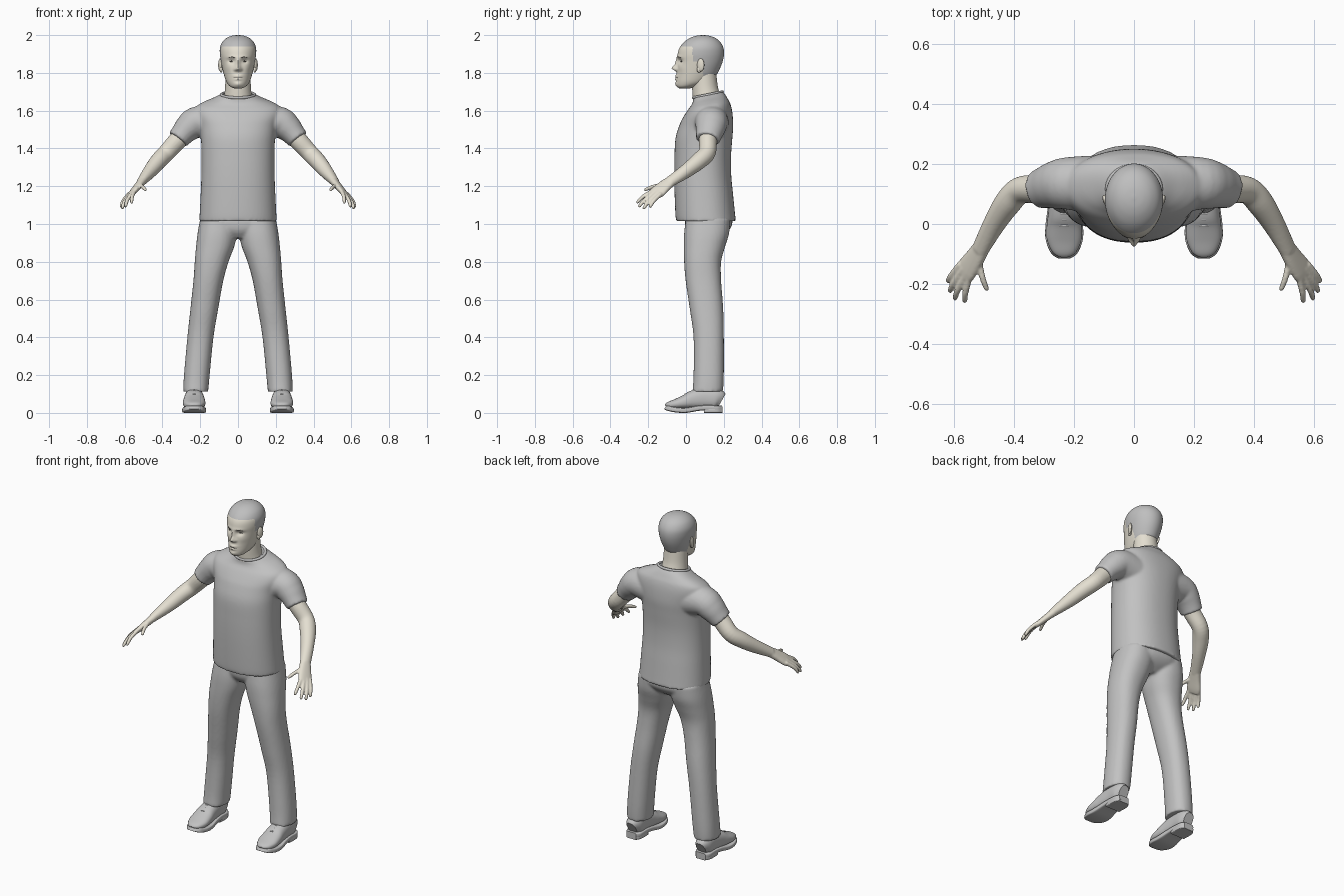
import bpy, bmesh, math
from mathutils import Vector
from mathutils.bvhtree import BVHTree

cube = bpy.data.objects.get("Cube")
if cube:
    bpy.data.objects.remove(cube, do_unlink=True)


def material(name, rgb):
    m = bpy.data.materials.new(name)
    m.use_nodes = True
    m.diffuse_color = (*rgb, 1)
    m.node_tree.nodes["Principled BSDF"].inputs["Base Color"].default_value = (*rgb, 1)
    return m


GREY = material("grey_cloth", (0.54, 0.54, 0.54))
SKIN = material("pale_skin", (0.78, 0.74, 0.64))
HAIR = material("grey_hair", (0.52, 0.52, 0.52))
DARK = material("dark_grey", (0.12, 0.11, 0.10))


def spline(stations, steps):
    """Catmull-Rom through rows of numbers."""
    rows = [Vector(s) for s in stations]
    ext = [rows[0]] + rows + [rows[-1]]
    out = []
    for p0, p1, p2, p3 in zip(ext, ext[1:], ext[2:], ext[3:]):
        for k in range(steps):
            t = k / steps
            out.append(p1 + (p2 - p0) * (t / 2)
                       + (p0 * 2 - p1 * 5 + p2 * 4 - p3) * (t * t / 2)
                       + (p1 * 3 - p0 - p2 * 3 + p3) * (t ** 3 / 2))
    return out + [rows[-1]]


def loft(bm, stations, hint=None, n=2.0, seg=32, steps=5, side=1, warp=None):
    """Skin superellipse rings (x, y, z, a, b); level rings unless a hint axis is given."""
    pts = spline(stations, steps)
    rings = []
    for i, p in enumerate(pts):
        c = Vector(p[:3])
        u, v = Vector((1, 0, 0)), Vector((0, 1, 0))
        if hint:
            t = Vector(pts[min(i + 1, len(pts) - 1)][:3]) - Vector(pts[max(i - 1, 0)][:3])
            t.normalize()
            h = Vector(hint)
            u = (h - t * h.dot(t)).normalized()
            v = t.cross(u)
        ring = []
        for k in range(seg):
            ang = math.tau * k / seg
            ca, sa = math.cos(ang), math.sin(ang)
            q = c + u * (p[3] * math.copysign(abs(ca) ** (2 / n), ca))
            q += v * (p[4] * math.copysign(abs(sa) ** (2 / n), sa))
            if warp:
                q = warp(q)
            q.x *= side
            ring.append(bm.verts.new(q))
        rings.append(ring)
    for r, s in zip(rings, rings[1:]):
        for k in range(seg):
            j = (k + 1) % seg
            bm.faces.new((r[k], r[j], s[j], s[k]))
    bm.faces.new(rings[0])
    bm.faces.new(rings[-1])


def span(z, x0, x1, y0, y1):
    """Level ring from its left, right, front and back limits."""
    return ((x0 + x1) / 2, (y0 + y1) / 2, z, (x1 - x0) / 2, (y1 - y0) / 2)


def finish(name, bm, mats, voxel=0, smooth=0):
    bmesh.ops.recalc_face_normals(bm, faces=bm.faces)
    me = bpy.data.meshes.new(name)
    bm.to_mesh(me)
    bm.free()
    ob = bpy.data.objects.new(name, me)
    bpy.context.collection.objects.link(ob)
    for m in mats:
        me.materials.append(m)
    bpy.ops.object.select_all(action='DESELECT')
    ob.select_set(True)
    bpy.context.view_layer.objects.active = ob
    bpy.ops.object.shade_smooth_by_angle(angle=math.radians(50))
    if voxel:
        r = ob.modifiers.new("Blend", 'REMESH')
        r.mode, r.voxel_size, r.use_smooth_shade = 'VOXEL', voxel, True
        s = ob.modifiers.new("Soften", 'SMOOTH')
        s.factor, s.iterations = 0.5, smooth
    return ob


# Shirt: torso with a neckline that slopes forward, plus short sleeves
def neckline(q):
    t = max(0, min(1, (q.z - 1.55) / 0.12))
    q.z += (q.y - 0.12) * 0.2 * t
    return q


torso = [(1.015, .205, -.052, .264), (1.05, .203, -.056, .26), (1.15, .198, -.06, .25),
         (1.25, .194, -.062, .24), (1.35, .193, -.061, .238), (1.45, .196, -.056, .245),
         (1.52, .205, -.036, .25), (1.58, .225, -.01, .246), (1.62, .22, .012, .236),
         (1.645, .18, .03, .222), (1.665, .13, .037, .21), (1.685, .092, .036, .196)]
bm = bmesh.new()
loft(bm, [span(z, -x, x, f, b) for z, x, f, b in torso], n=2.25, seg=64, warp=neckline)
sleeve = [(.10, .13, 1.53, .10, .10), (.215, .135, 1.54, .083, .088), (.262, .13, 1.51, .074, .08),
          (.295, .122, 1.475, .063, .07), (.318, .115, 1.447, .058, .064)]
for s in (1, -1):
    loft(bm, sleeve, hint=(.7, 0, .7), side=s)
finish("shirt", bm, [GREY], 0.008, 4)

# Ribbed collar
bpy.ops.mesh.primitive_torus_add(major_segments=48, minor_segments=10, major_radius=0.088,
                                 minor_radius=0.008, location=(0, .116, 1.684), rotation=(.2, 0, 0))
collar = bpy.context.object
collar.name = "collar"
collar.scale = (1, 0.9, 1)
collar.data.materials.append(GREY)
bpy.ops.object.shade_smooth()

# Trousers: hips blended with two legs
leg = [(.112, .158, .29, .034, .196), (.2, .15, .286, .04, .2), (.4, .13, .268, .04, .2),
       (.55, .105, .252, .02, .197), (.7, .078, .236, -.002, .186), (.8, .05, .229, -.01, .186),
       (.88, .02, .222, -.012, .207), (.95, .005, .214, -.01, .228), (1.03, 0, .2, 0, .235)]
hips = [(.925, .07, .03, .17), (.96, .17, .003, .22), (1.0, .2, -.005, .245), (1.05, .195, 0, .24)]
bm = bmesh.new()
loft(bm, [span(z, -x, x, f, b) for z, x, f, b in hips], n=2.2, seg=48)
for s in (1, -1):
    loft(bm, [span(*r) for r in leg], n=2.25, seg=40, side=s)
finish("trousers", bm, [GREY], 0.008, 4)

# Arms with hands, thumb and four fingers
across = Vector((.035, .05, -.03))
arm = [(.24, .13, 1.53, .05, .05), (.315, .117, 1.447, .048, .05), (.378, .112, 1.378, .045, .046),
       (.42, .07, 1.335, .045, .044), (.465, .0, 1.28, .037, .037), (.513, -.088, 1.222, .031, .023)]
palm = [(.505, -.075, 1.23, .03, .022), (.53, -.115, 1.2, .037, .019),
        (.555, -.15, 1.17, .042, .016), (.568, -.17, 1.155, .038, .012)]
fingers = [((.548, -.185, 1.168), (.564, -.262, 1.112)), ((.563, -.177, 1.158), (.598, -.252, 1.09)),
           ((.576, -.163, 1.15), (.615, -.227, 1.08)), ((.586, -.145, 1.145), (.621, -.193, 1.088))]
for s, label in ((1, "left_arm"), (-1, "right_arm")):
    bm = bmesh.new()
    loft(bm, arm, hint=across, seg=24, side=s)
    loft(bm, palm, hint=across, n=2.4, seg=24, side=s)
    for base, tip in fingers + [((.515, -.115, 1.205), (.489, -.222, 1.18))]:
        a, b = Vector(base), Vector(tip)
        root = a - (b - a) * 0.25
        knuckle = a.lerp(b, 0.5) + Vector((.004, -.002, .006))
        rows = [(root, .011), (knuckle, .0105), (a.lerp(b, .93), .0085), (b, .003)]
        loft(bm, [(*p, r, r) for p, r in rows], hint=across, seg=12, steps=4, side=s)
    finish(label, bm, [SKIN], 0.005, 3)

# Neck
bm = bmesh.new()
loft(bm, [(0, .115, 1.62, .085, .075), (0, .108, 1.68, .073, .073),
          (0, .1, 1.73, .068, .068), (0, .095, 1.8, .066, .065)], seg=40)
finish("neck", bm, [SKIN])

# Head: swelling profile, with the face pushed in and out by soft bumps
bumps = [(0, 1.825, .013, .014, -.026), (0, 1.852, .010, .025, -.012), (.014, 1.818, .009, .009, -.01),
         (.035, 1.862, .018, .013, .012), (.03, 1.883, .03, .009, -.004), (0, 1.783, .022, .007, -.007),
         (0, 1.766, .018, .006, -.007), (0, 1.74, .02, .012, -.006), (.05, 1.825, .02, .02, -.004)]


def face(q):
    if q.y < 0.05:
        w = min(1, (0.05 - q.y) / 0.05)
        for x, z, rx, rz, amount in bumps:
            d = ((abs(q.x) - x) / rx) ** 2 + ((q.z - z) / rz) ** 2
            q.y += w * amount * math.exp(-d)
    return q


skull = [(1.718, .02, -.035, .02), (1.728, .042, -.047, .06), (1.75, .06, -.052, .12),
         (1.785, .073, -.05, .158), (1.82, .082, -.046, .178), (1.86, .09, -.045, .194),
         (1.9, .096, -.044, .201), (1.935, .095, -.033, .197), (1.965, .082, -.008, .18),
         (1.985, .06, .022, .155), (1.996, .034, .053, .125), (2.0, .006, .083, .095)]
bm = bmesh.new()
loft(bm, [span(z, -x, x, f, b) for z, x, f, b in skull], seg=96, steps=8, warp=face)
for f in bm.faces:
    c = f.calc_center_median()
    hairline = 1.94 if c.y < .035 else 1.86 if c.y < .09 else 1.755
    f.material_index = int(c.z > hairline)
bm.normal_update()
tree = BVHTree.FromBMesh(bm)
finish("head", bm, [SKIN, HAIR])


def on_face(x, z, lift=0.0):
    hit = tree.ray_cast(Vector((x, -1, z)), Vector((0, 1, 0)))[0]
    return x, hit.y - lift, z


def blob(name, place, size, mat, turn=0):
    bpy.ops.mesh.primitive_uv_sphere_add(segments=24, ring_count=14, radius=1,
                                         location=place, rotation=(0, 0, turn))
    ob = bpy.context.object
    ob.name = name
    ob.scale = size
    ob.data.materials.append(mat)
    bpy.ops.object.shade_smooth()


# Ears, eyes, brows and mouth line
for s, label in ((1, "left"), (-1, "right")):
    blob(label + "_ear", (s * .094, .078, 1.842), (.009, .02, .034), SKIN, -s * .35)
    blob(label + "_ear_lobe", (s * .089, .07, 1.818), (.008, .013, .016), SKIN)
    blob(label + "_eye", on_face(s * .034, 1.861), (.011, .003, .0035), DARK, s * .3)
    bm = bmesh.new()
    rows = [(.016, 1.879, .001), (.032, 1.884, .002), (.05, 1.88, .001)]
    loft(bm, [(*on_face(s * x, z), r, r) for x, z, r in rows], hint=(0, 0, 1), seg=8)
    finish(label + "_brow", bm, [DARK])
bm = bmesh.new()
loft(bm, [(*on_face(x, 1.7745), .0014, .0014) for x in (-.024, -.012, 0, .012, .024)],
     hint=(0, 0, 1), seg=8)
finish("mouth_line", bm, [DARK])

# Shoes: rounded upper, flat sole, heel block and laces
upper = [(-.104, .018, .045), (-.092, .04, .058), (-.05, .058, .075), (0, .058, .098),
         (.04, .053, .12), (.1, .048, .135), (.16, .046, .13), (.188, .03, .105)]
sole = [(-.108, .022, .018), (-.092, .046, .01), (-.05, .062, .002), (0, .062, 0),
        (.06, .054, .01), (.11, .05, .014), (.165, .048, .012), (.192, .032, .012)]
heel = [(.095, .048, .0), (.14, .05, 0), (.17, .046, 0), (.192, .032, 0)]
for s, label in ((1, "left"), (-1, "right")):
    bm = bmesh.new()
    loft(bm, [(.232, y, (top + .02) / 2, a, (top - .02) / 2) for y, a, top in upper],
         hint=(1, 0, 0), n=2.4, side=s)
    for k in range(3):
        y, z = -.005 + k * .02, .098 + k * .01
        loft(bm, [(.205, y, z - .008, .003, .003), (.232, y, z + .001, .004, .004),
                  (.259, y, z - .008, .003, .003)], hint=(0, 1, 0), seg=8, side=s)
    finish(label + "_shoe", bm, [GREY])
    bm = bmesh.new()
    loft(bm, [(.232, y, z + .014, a, .014) for y, a, z in sole], hint=(1, 0, 0), n=6, side=s)
    loft(bm, [(.232, y, .012, a, .012) for y, a, z in heel], hint=(1, 0, 0), n=8, side=s)
    finish(label + "_sole", bm, [GREY])
